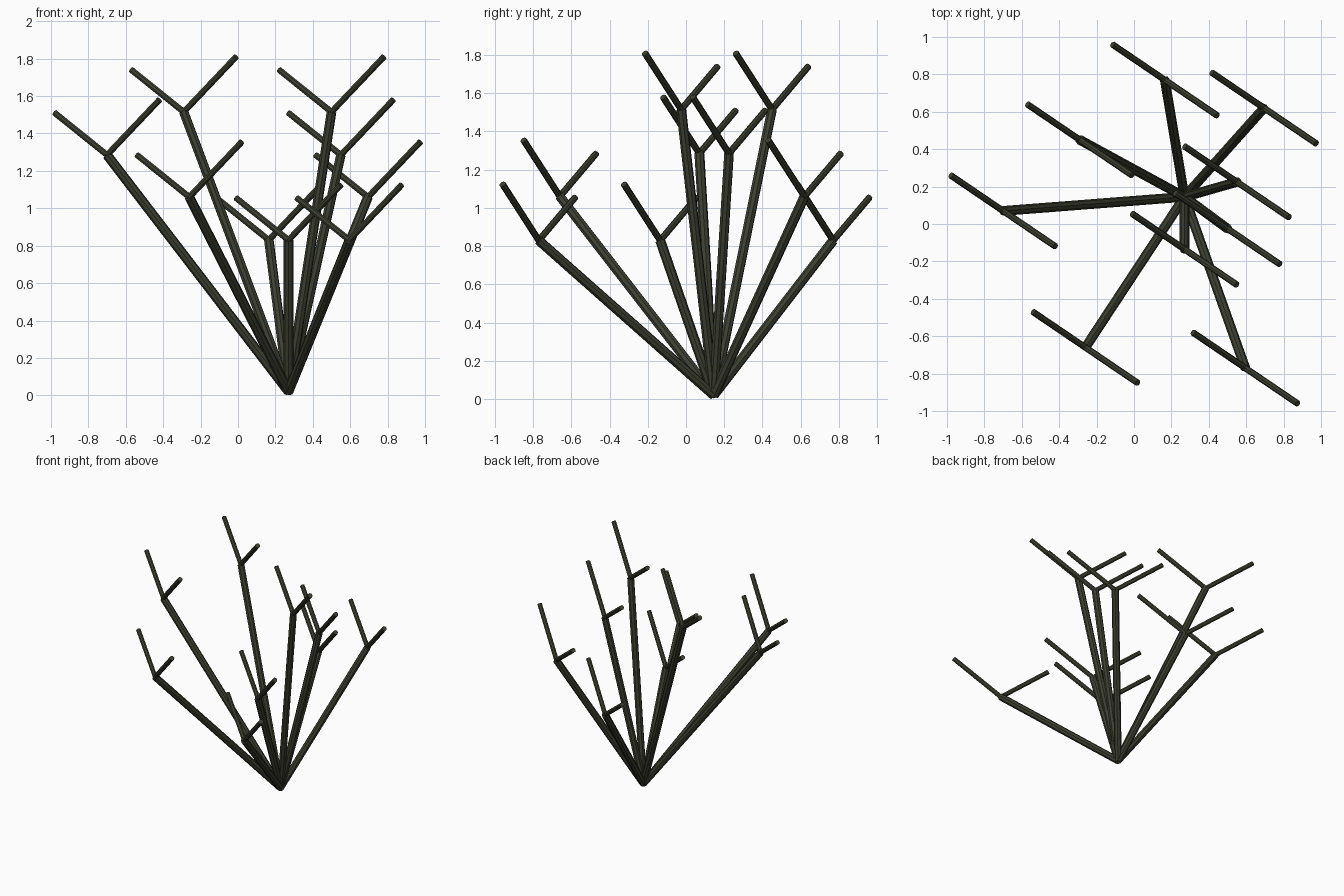
import bpy
from mathutils import Vector

if "Cube" in bpy.data.objects:
    bpy.data.objects.remove(bpy.data.objects["Cube"])

bark = bpy.data.materials.new("dark olive bark")
bark.diffuse_color = (0.045, 0.05, 0.03, 1)
bark.use_nodes = True
bark.node_tree.nodes["Principled BSDF"].inputs["Base Color"].default_value = bark.diffuse_color


def rod(name, a, b, radius):
    """Eight-sided flat-shaded rod between two points."""
    a, b = Vector(a), Vector(b)
    d = b - a
    bpy.ops.mesh.primitive_cylinder_add(vertices=8, radius=radius, depth=d.length,
                                        location=(a + b) / 2)
    o = bpy.context.object
    o.rotation_euler = d.to_track_quat('Z', 'Y').to_euler()
    o.name = name
    o.data.materials.append(bark)


# All stems fan out of one root point to these fork points
root = Vector((0.27, 0.145, 0.02))
forks = [
    (-0.70, 0.07, 1.285), (-0.29, 0.45, 1.515), (0.165, 0.77, 0.83),
    (0.695, 0.62, 1.06), (0.55, 0.225, 1.285), (0.50, -0.025, 1.515),
    (0.27, -0.135, 0.83), (-0.26, -0.66, 1.06), (0.595, -0.77, 0.83),
]

# Every fork carries the same two twigs
twigs = {"left_twig": Vector((-0.28, 0.19, 0.225)),
         "right_twig": Vector((0.28, -0.19, 0.295))}

for i, f in enumerate(forks, 1):
    rod(f"stem_{i}", root, f, 0.026)
    for name, offset in twigs.items():
        rod(f"{name}_{i}", f, Vector(f) + offset, 0.0175)
